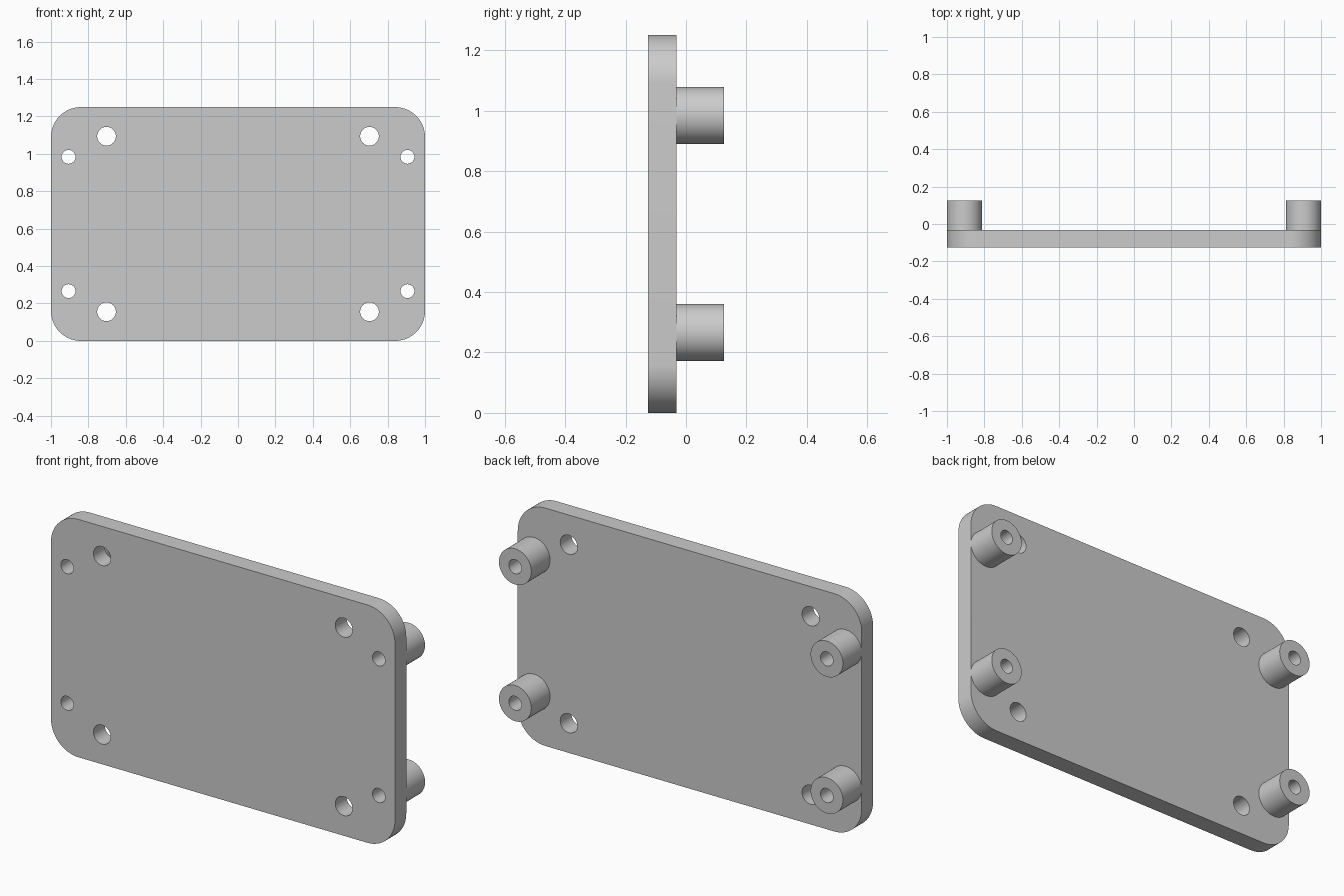
import bpy
import bmesh
from math import cos, sin, pi, radians

cube = bpy.data.objects.get("Cube")
if cube:
    bpy.data.objects.remove(cube, do_unlink=True)

# Main sizes
WIDTH, HEIGHT = 2.0, 1.25
CORNER = 0.16
FRONT, BACK, BOSS_END = -0.125, -0.031, 0.125
MID = HEIGHT / 2
BOSS_X, BOSS_Z, BOSS_R, BORE_R = 0.906, 0.359, 0.094, 0.037
MOUNT_X, MOUNT_Z, MOUNT_R = 0.703, 0.469, 0.05

grey = bpy.data.materials.new("plain grey")
grey.use_nodes = True
grey.diffuse_color = (0.6, 0.6, 0.6, 1)
grey.node_tree.nodes["Principled BSDF"].inputs["Base Color"].default_value = grey.diffuse_color


def arc(cx, cz, radius, start, sweep, count):
    return [(cx + radius * cos(start + sweep * i / count),
             cz + radius * sin(start + sweep * i / count)) for i in range(count + 1)]


def circle(cx, cz, radius, count=64):
    return arc(cx, cz, radius, 0, 2 * pi, count)[:-1]


def rounded_rectangle():
    dx, dz = WIDTH / 2 - CORNER, MID - CORNER
    points = []
    for i, (sx, sz) in enumerate([(1, 1), (-1, 1), (-1, -1), (1, -1)]):
        points += arc(sx * dx, MID + sz * dz, CORNER, i * pi / 2, pi / 2, 16)
    return points


def four_corners(x, z):
    return [(sx * x, MID + sz * z) for sx in (-1, 1) for sz in (-1, 1)]


def extruded_part(name, outlines, y0, y1):
    """Fill the outlines (inner ones become holes) and extrude from y0 to y1."""
    curve = bpy.data.curves.new(name, "CURVE")
    curve.dimensions = "2D"
    curve.fill_mode = "BOTH"
    curve.extrude = (y1 - y0) / 2
    for points in outlines:
        spline = curve.splines.new("POLY")
        spline.points.add(len(points) - 1)
        for point, (x, z) in zip(spline.points, points):
            point.co = (x, z, 0, 1)
        spline.use_cyclic_u = True
    obj = bpy.data.objects.new(name, curve)
    bpy.context.collection.objects.link(obj)
    obj.rotation_euler.x = radians(90)
    obj.location.y = (y0 + y1) / 2
    bpy.ops.object.select_all(action="DESELECT")
    obj.select_set(True)
    bpy.context.view_layer.objects.active = obj
    bpy.ops.object.convert(target="MESH")
    obj = bpy.context.view_layer.objects.active

    # Join caps to walls and keep the rims sharp
    bm = bmesh.new()
    bm.from_mesh(obj.data)
    bmesh.ops.remove_doubles(bm, verts=bm.verts, dist=0.0001)
    bmesh.ops.recalc_face_normals(bm, faces=bm.faces)
    bm.to_mesh(obj.data)
    bm.free()
    obj.data.materials.clear()
    obj.data.materials.append(grey)
    bpy.ops.object.shade_smooth_by_angle(angle=radians(30))
    return obj


# Plate with four mounting holes and four bores
holes = [circle(x, z, MOUNT_R) for x, z in four_corners(MOUNT_X, MOUNT_Z)]
holes += [circle(x, z, BORE_R) for x, z in four_corners(BOSS_X, BOSS_Z)]
extruded_part("plate", [rounded_rectangle()] + holes, FRONT, BACK)

# Hollow standoffs on the back
for x, z in four_corners(BOSS_X, BOSS_Z):
    label = ("upper" if z > MID else "lower") + ("_left" if x > 0 else "_right")
    extruded_part(label + "_standoff", [circle(x, z, BOSS_R), circle(x, z, BORE_R)], BACK, BOSS_END)
